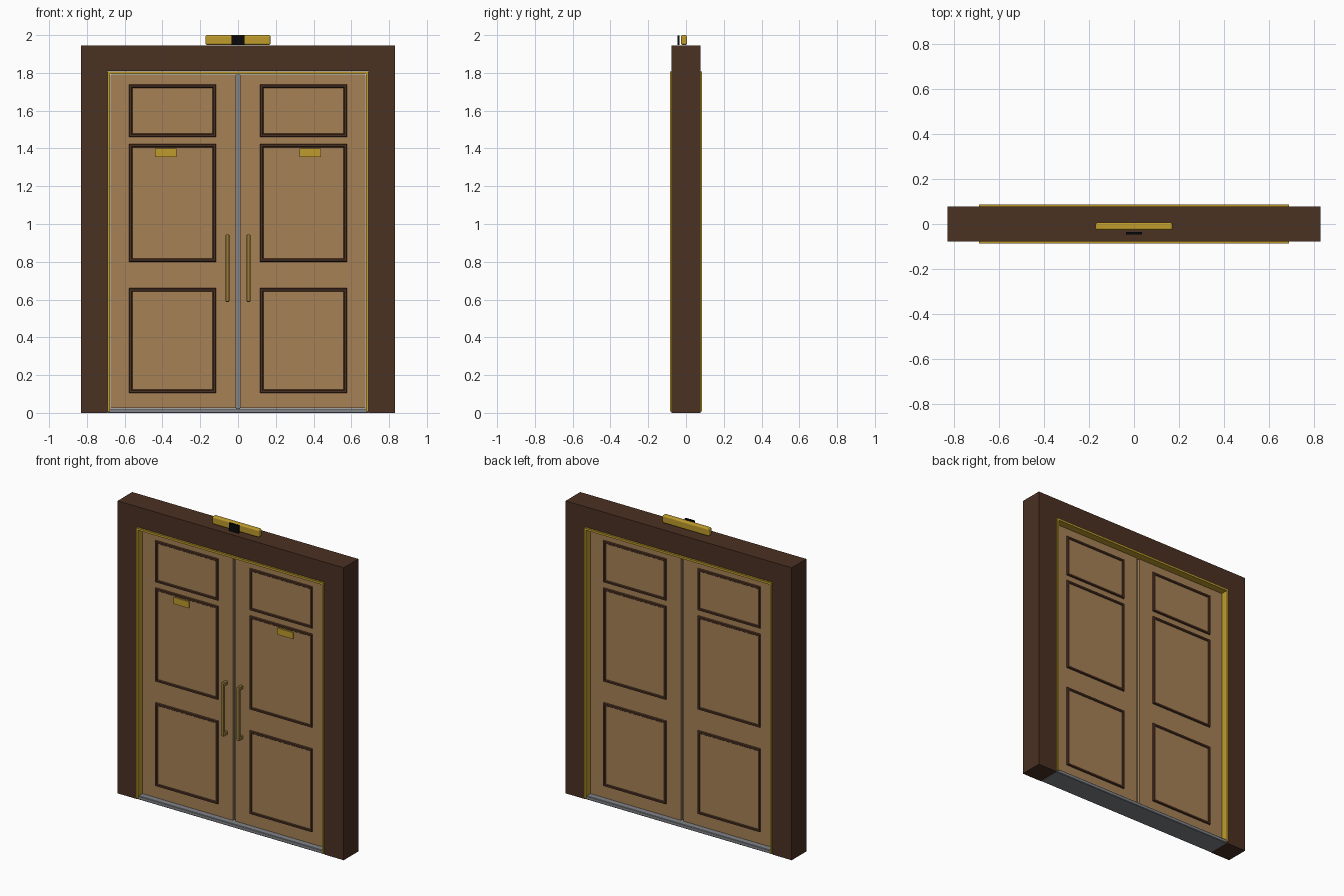
import bpy, bmesh
from mathutils import Matrix, Vector

if "Cube" in bpy.data.objects:
    bpy.data.objects.remove(bpy.data.objects["Cube"])


def material(name, rgb):
    m = bpy.data.materials.new(name)
    m.diffuse_color = [(c / 255) ** 2.2 for c in rgb] + [1]
    m.use_nodes = True
    m.node_tree.nodes["Principled BSDF"].inputs["Base Color"].default_value = m.diffuse_color
    return m


WALNUT = material("dark_wood", (76, 52, 39))
OAK = material("light_wood", (165, 128, 86))
BRASS = material("brass", (190, 155, 48))
OLD_BRASS = material("aged_brass", (150, 122, 58))
STEEL = material("steel", (128, 130, 134))
BLACK = material("black", (18, 18, 18))


def finish(bm, name, mat, bevel=0, segments=2):
    bmesh.ops.recalc_face_normals(bm, faces=bm.faces)
    me = bpy.data.meshes.new(name)
    bm.to_mesh(me)
    bm.free()
    me.materials.append(mat)
    ob = bpy.data.objects.new(name, me)
    bpy.context.collection.objects.link(ob)
    if bevel:
        mod = ob.modifiers.new("bevel", 'BEVEL')
        mod.width, mod.segments = bevel, segments
    return ob


def box(name, mat, x, y, z, bevel=0, segments=2):
    bm = bmesh.new()
    size = Vector((x[1] - x[0], y[1] - y[0], z[1] - z[0]))
    mid = Vector((sum(x), sum(y), sum(z))) / 2
    bmesh.ops.create_cube(bm, size=1, matrix=Matrix.Translation(mid) @ Matrix.Diagonal(size).to_4x4())
    return finish(bm, name, mat, bevel, segments)


def arch(name, mat, outer, inner, top, inner_top, bottom, depth):
    """Square portal outline extruded through its depth."""
    pts = [(-outer, bottom), (-outer, top), (outer, top), (outer, bottom),
           (inner, bottom), (inner, inner_top), (-inner, inner_top), (-inner, bottom)]
    bm = bmesh.new()
    f = bm.faces.new([bm.verts.new((x, -depth, z)) for x, z in pts])
    ext = bmesh.ops.extrude_face_region(bm, geom=[f], use_keep_orig=True)
    verts = [v for v in ext["geom"] if isinstance(v, bmesh.types.BMVert)]
    bmesh.ops.translate(bm, verts=verts, vec=(0, 2 * depth, 0))
    return finish(bm, name, mat)


def moulding(name, x, z, face, side):
    """Mitred rectangular moulding swept around a panel."""
    profile = [(0, 0), (0.003, 0.01), (0.014, 0.01), (0.021, 0)]
    bm = bmesh.new()
    rings = [[bm.verts.new((px, side * (face + h), pz)) for px, pz in
              ((x[0] + d, z[0] + d), (x[1] - d, z[0] + d), (x[1] - d, z[1] - d), (x[0] + d, z[1] - d))]
             for d, h in profile]
    for a, b in zip(rings, rings[1:] + rings[:1]):
        for i in range(4):
            j = (i + 1) % 4
            bm.faces.new((a[i], a[j], b[j], b[i]))
    return finish(bm, name, WALNUT)


# surround, brass lining and threshold
arch("door_surround", WALNUT, 0.832, 0.69, 1.945, 1.81, 0, 0.077)
arch("brass_lining", BRASS, 0.69, 0.677, 1.808, 1.794, 0.008, 0.086)
box("threshold", STEEL, (-0.69, 0.69), (-0.077, 0.077), (0, 0.024), 0.003, 1)
box("centre_seal", STEEL, (-0.01, 0.01), (-0.02, 0.02), (0.024, 1.794))

# two leaves with panels, plates and pull handles
FACE = 0.04
for label, s in (("left", -1), ("right", 1)):
    def span(a, b):
        return sorted((s * a, s * b))

    box(label + "_door_leaf", OAK, span(0.01, 0.675), (-FACE, FACE), (0.026, 1.792))
    for row, z in (("lower", (0.105, 0.66)), ("middle", (0.80, 1.423)), ("upper", (1.46, 1.738))):
        for where, side in (("front", -1), ("back", 1)):
            x = span(0.116, 0.577)
            moulding(f"{label}_{row}_{where}_moulding", x, z, FACE, side)
            box(f"{label}_{row}_{where}_panel", OAK, (x[0] + 0.018, x[1] - 0.018),
                sorted((side * 0.035, side * 0.044)), (z[0] + 0.018, z[1] - 0.018))
    box(label + "_door_plate", BRASS, span(0.325, 0.44), (-0.052, -FACE), (1.356, 1.40))
    box(label + "_handle_bar", OLD_BRASS, span(0.046, 0.066), (-0.084, -0.066), (0.587, 0.945), 0.006)
    for end, z in (("bottom", 0.6), ("top", 0.932)):
        box(f"{label}_handle_{end}_post", OLD_BRASS, span(0.046, 0.066), (-0.075, -FACE),
            (z - 0.011, z + 0.011), 0.003)

# door operator on top of the surround with its sensor
box("overhead_bar", BRASS, (-0.172, 0.172), (-0.027, 0.006), (1.948, 2.0), 0.009, 3)
box("overhead_sensor", BLACK, (-0.035, 0.035), (-0.046, -0.035), (1.948, 1.999))
